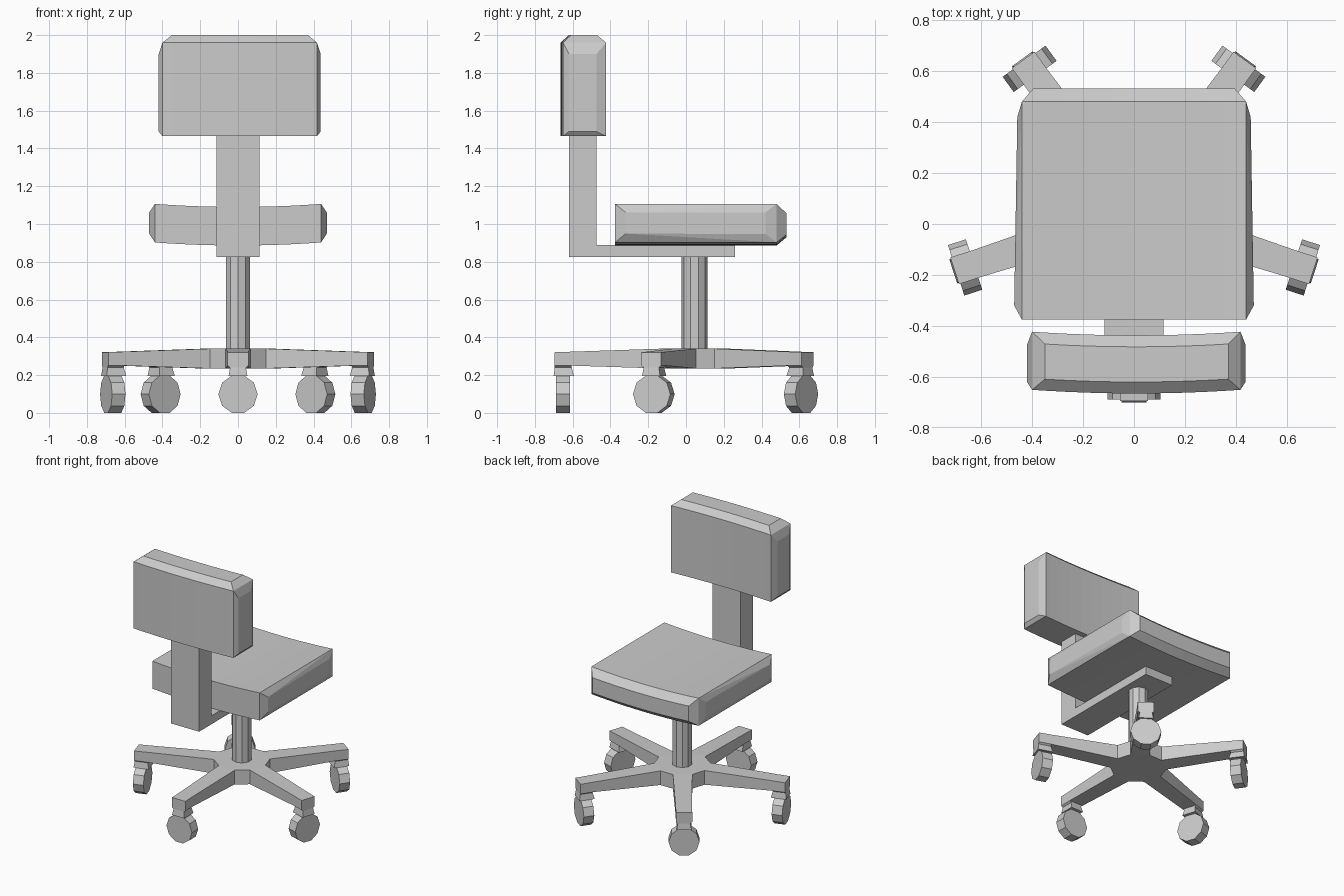
import bpy, bmesh, math
from mathutils import Matrix, Vector
from itertools import product

if "Cube" in bpy.data.objects:
    bpy.data.objects.remove(bpy.data.objects["Cube"])

CY = 0.045  # column and base centre in y


def finish(bm, name):
    bmesh.ops.recalc_face_normals(bm, faces=bm.faces)
    mesh = bpy.data.meshes.new(name)
    bm.to_mesh(mesh)
    bm.free()
    ob = bpy.data.objects.new(name, mesh)
    bpy.context.collection.objects.link(ob)
    return ob


def prism(name, outline, half_width):
    """Extrude a (y, z) outline across x."""
    bm = bmesh.new()
    face = bm.faces.new([bm.verts.new((-half_width, y, z)) for y, z in outline])
    ext = bmesh.ops.extrude_face_region(bm, geom=[face])
    moved = [g for g in ext["geom"] if isinstance(g, bmesh.types.BMVert)]
    bmesh.ops.translate(bm, verts=moved, vec=(2 * half_width, 0, 0))
    return finish(bm, name)


def cushion(name, boxes, bend_axis, bend, cx=0.0, cuts=8):
    """Hull of a core box and its raised caps, sliced and bent along x."""
    bm = bmesh.new()
    for xs, ys, zs in boxes:
        for co in product(xs, ys, zs):
            bm.verts.new(co)
    bmesh.ops.convex_hull(bm, input=bm.verts)
    bmesh.ops.dissolve_limit(bm, angle_limit=0.01, verts=bm.verts, edges=bm.edges)
    half = 0.36
    for i in range(cuts + 1):
        x = cx - half + 2 * half * i / cuts
        bmesh.ops.bisect_plane(bm, geom=bm.verts[:] + bm.edges[:] + bm.faces[:],
                               plane_co=(x, 0, 0), plane_no=(1, 0, 0))
    for v in bm.verts:
        v.co[bend_axis] += bend * (v.co.x - cx) ** 2
    return finish(bm, name)


# Seat: core, side caps, front cap
cushion("seat", [
    ((-.44, .44), (-.375, .48), (.886, 1.09)),
    ((-.47, .47), (-.32, -.31), (.93, 1.043)),
    ((-.458, .458), (.40, .42), (.93, 1.043)),
    ((-.395, .395), (.53, .532), (.93, 1.043)),
], 2, 0.085)

# Backrest: core, side caps, top cap
cushion("backrest", [
    ((-.40, .418), (-.665, -.437), (1.465, 1.96)),
    ((-.42, .438), (-.635, -.49), (1.49, 1.9)),
    ((-.35, .37), (-.62, -.482), (1.96, 2.0)),
], 1, 0.085, cx=0.009)

# L-shaped bracket joining seat and backrest
prism("back_bracket", [(-.62, .825), (.26, .825), (.26, .888), (-.475, .888),
                       (-.475, 1.48), (-.62, 1.48)], 0.115)

# Column
bm = bmesh.new()
bmesh.ops.create_cone(bm, cap_ends=True, segments=10, radius1=.068, radius2=.068, depth=.5,
                      matrix=Matrix.Translation((0, CY, .58)))
finish(bm, "column")

# Five-armed base as one mesh, with tapered arms and caster mounts
bm = bmesh.new()
# radius, half width, bottom z, top z
sections = [(.177, .065, .235, .34), (.65, .055, .25, .324), (.74, .055, .25, .321)]
hub_top, hub_bottom = [], []
for k in range(5):
    a = math.radians(-90 + 72 * k)
    d, n = Vector((math.cos(a), math.sin(a), 0)), Vector((-math.sin(a), math.cos(a), 0))

    def vert(r, w, z):
        return bm.verts.new(Vector((0, CY, z)) + d * r + n * w)

    rings = [[vert(r, -w, b), vert(r, w, b), vert(r, w, t), vert(r, -w, t)]
             for r, w, b, t in sections]
    hub_bottom += rings[0][:2]
    hub_top += [rings[0][3], rings[0][2]]
    for p, q in zip(rings, rings[1:]):
        for i in range(4):
            j = (i + 1) % 4
            if q is rings[2] and i == 0:
                continue  # mount hangs here
            bm.faces.new((p[i], p[j], q[j], q[i]))
    bm.faces.new(rings[2])
    top = [rings[1][0], rings[1][1], rings[2][1], rings[2][0]]
    low = [vert(.638, -.05, .195), vert(.638, .05, .195), vert(.746, .05, .195), vert(.746, -.05, .195)]
    mid = [vert(.65, -.042, .24), vert(.65, .042, .24), vert(.74, .042, .24), vert(.74, -.042, .24)]
    for p, q in ((top, mid), (mid, low)):
        for i in range(4):
            j = (i + 1) % 4
            bm.faces.new((p[i], p[j], q[j], q[i]))
    bm.faces.new(low)
bm.faces.new(hub_top)
bm.faces.new(hub_bottom)
for i in range(5):  # notch walls between arms
    p, q = 2 * i + 1, (2 * i + 2) % 10
    bm.faces.new((hub_bottom[p], hub_bottom[q], hub_top[q], hub_top[p]))
finish(bm, "star_base")

# Caster wheels, axles pointing along each arm
for k in range(5):
    bm = bmesh.new()
    bmesh.ops.create_cone(bm, cap_ends=True, segments=10, radius1=.104, radius2=.104, depth=.074)
    bmesh.ops.rotate(bm, verts=bm.verts, matrix=Matrix.Rotation(math.radians(90), 3, 'X'))
    # put a flat side on the floor
    lowest = min(v.co.z for v in bm.verts)
    spin = 0 if sum(v.co.z < lowest + 1e-4 for v in bm.verts) == 4 else 18
    bmesh.ops.rotate(bm, verts=bm.verts, matrix=Matrix.Rotation(math.radians(spin), 3, 'Y'))
    lowest = min(v.co.z for v in bm.verts)
    bmesh.ops.translate(bm, verts=bm.verts, vec=(0, -.697, -lowest))
    bmesh.ops.rotate(bm, verts=bm.verts, matrix=Matrix.Rotation(math.radians(72 * k), 3, 'Z'))
    bmesh.ops.translate(bm, verts=bm.verts, vec=(0, CY, 0))
    finish(bm, f"caster_wheel_{k + 1}")
